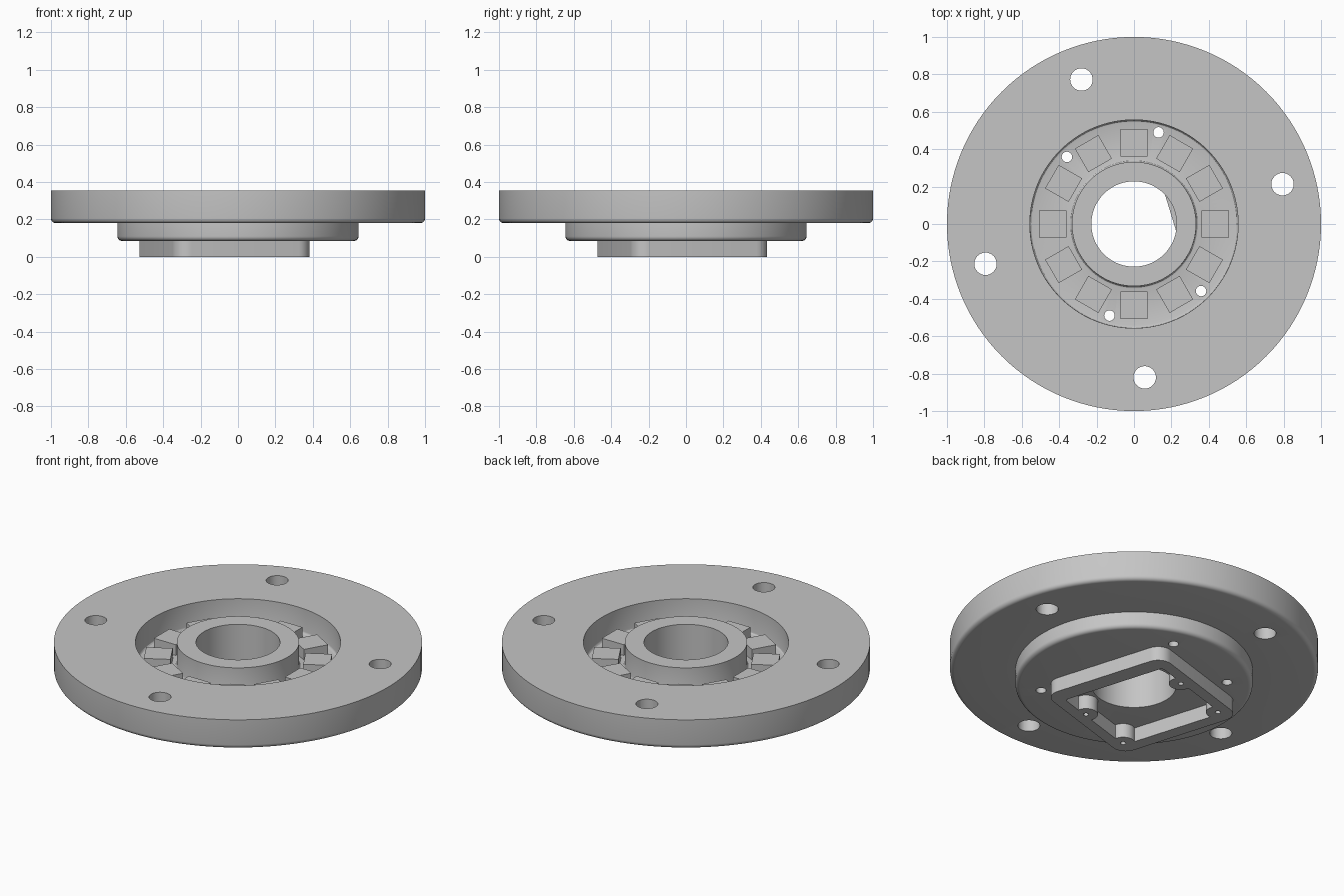
import bpy, bmesh
from math import pi, radians, cos, sin
from mathutils import Matrix, Vector

cube = bpy.data.objects.get("Cube")
if cube:
    bpy.data.objects.remove(cube, do_unlink=True)

grey = bpy.data.materials.new("plain_grey")
grey.use_nodes = True
colour = (0.56, 0.56, 0.56, 1)
grey.diffuse_color = colour
grey.node_tree.nodes["Principled BSDF"].inputs["Base Color"].default_value = colour

TOP, FLOOR, STEP, BASE = 0.355, 0.205, 0.18, 0.085


def make_object(name, bm):
    bmesh.ops.recalc_face_normals(bm, faces=bm.faces)
    mesh = bpy.data.meshes.new(name)
    bm.to_mesh(mesh)
    bm.free()
    obj = bpy.data.objects.new(name, mesh)
    bpy.context.collection.objects.link(obj)
    mesh.materials.append(grey)
    return obj


def select_only(obj):
    bpy.ops.object.select_all(action='DESELECT')
    obj.select_set(True)
    bpy.context.view_layer.objects.active = obj


def smooth(obj):
    select_only(obj)
    bpy.ops.object.shade_smooth_by_angle(angle=radians(30))


def combine(obj, other, operation):
    mod = obj.modifiers.new("combine", 'BOOLEAN')
    mod.operation, mod.solver, mod.object = operation, 'EXACT', other
    select_only(obj)
    bpy.ops.object.modifier_apply(modifier=mod.name)
    bpy.data.objects.remove(other, do_unlink=True)


def cylinders(name, centres, radius, z0, z1, sides=32):
    bm = bmesh.new()
    for x, y in centres:
        bmesh.ops.create_cone(bm, cap_ends=True, segments=sides, radius1=radius,
                              radius2=radius, depth=z1 - z0,
                              matrix=Matrix.Translation((x, y, (z0 + z1) / 2)))
    return make_object(name, bm)


def box(name, x0, x1, y0, y1, z0, z1, corner=0):
    bm = bmesh.new()
    size = Matrix.Diagonal((x1 - x0, y1 - y0, z1 - z0, 1))
    place = Matrix.Translation(((x0 + x1) / 2, (y0 + y1) / 2, (z0 + z1) / 2))
    bmesh.ops.create_cube(bm, size=1, matrix=place @ size)
    if corner:
        upright = [e for e in bm.edges
                   if abs(e.verts[0].co.z - e.verts[1].co.z) > 0.01]
        bmesh.ops.bevel(bm, geom=upright, offset=corner, segments=8,
                        profile=0.5, affect='EDGES')
    return make_object(name, bm)


def polar(radius, degrees):
    return [(radius * cos(radians(a)), radius * sin(radians(a))) for a in degrees]


def fillet(r, z, radius, start, end, steps=5):
    """Arc of profile points around (r, z), angles in degrees."""
    angles = [start + (end - start) * i / steps for i in range(steps + 1)]
    return [(r + x, z + y) for x, y in polar(radius, angles)]


# Turned body: flange, lower step, bore, hub and ring groove
R, G = 0.025, 0.015
profile = [(0.228, BASE)]
profile += fillet(0.645 - R, BASE + R, R, -90, 0)
profile += [(0.645, STEP)]
profile += fillet(1 - R, STEP + R, R, -90, 0)
profile += [(1, TOP), (0.557, TOP)]
profile += fillet(0.557 - G, FLOOR + G, G, 0, -90, 3)
profile += fillet(0.332 + G, FLOOR + G, G, 270, 180, 3)
profile += [(0.332, TOP), (0.228, TOP)]
bm = bmesh.new()
verts = [bm.verts.new((r, 0, z)) for r, z in profile]
edges = [bm.edges.new((a, b)) for a, b in zip(verts, verts[1:] + verts[:1])]
bmesh.ops.spin(bm, geom=verts + edges, cent=(0, 0, 0), axis=(0, 0, 1),
               angle=2 * pi, steps=128)
bmesh.ops.remove_doubles(bm, verts=bm.verts, dist=0.0005)
body = make_object("flange_body", bm)

# Mounting holes in the flange and small holes in the groove
combine(body, cylinders("hole_cutter", polar(0.822, (15, 110, 195, 274)),
                        0.06, 0, 0.5), 'DIFFERENCE')
combine(body, cylinders("hole_cutter", polar(0.507, (75, 135, 255, 315)),
                        0.028, 0, 0.5), 'DIFFERENCE')
smooth(body)

# Ring of blocks standing in the groove
for i in range(12):
    block = box("groove_block", 0.362, 0.507, -0.0725, 0.0725, FLOOR - 0.01, 0.27)
    block.rotation_euler.z = i * pi / 6

# Square frame underneath, with screw bosses around its opening
H = 0.38
bosses = [(x, y) for x in (-0.285, 0.085) for y in (-0.307, 0.307)]
frame = box("bottom_frame", -H, H, -H, H, 0, BASE + 0.005, 0.08)
combine(frame, box("opening_cutter", -0.305, 0.28, -0.315, 0.315, -0.1, 0.2, 0.02),
        'DIFFERENCE')
combine(frame, cylinders("boss", bosses, 0.065, 0, BASE + 0.005), 'UNION')
combine(frame, cylinders("screw_cutter", bosses, 0.015, -0.1, 0.2, 16), 'DIFFERENCE')
frame.location = Vector((-0.073, -0.02, 0))
frame.rotation_euler.z = radians(17)
smooth(frame)
